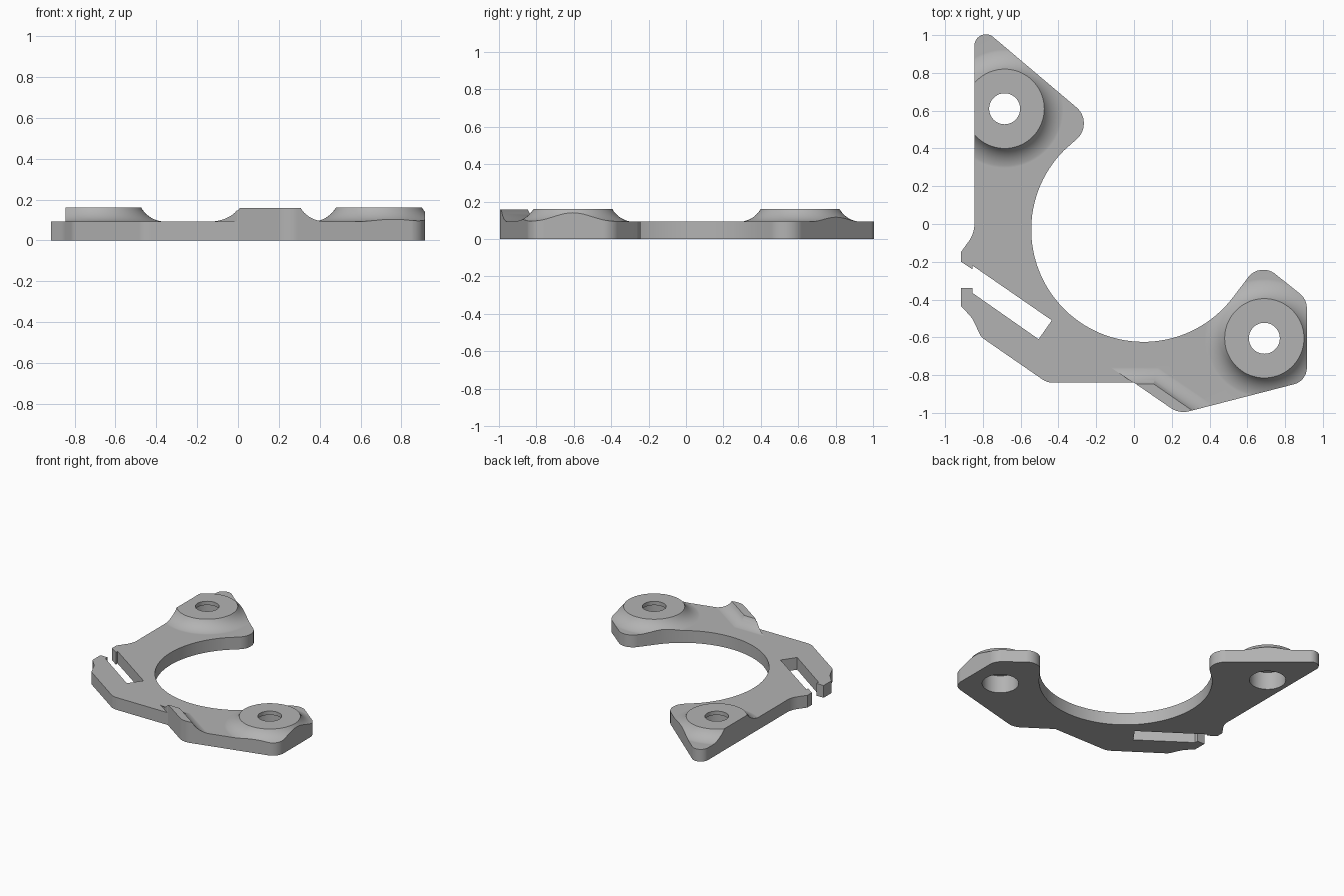
import bpy, bmesh
from math import sin, cos, tan, radians, pi, asin
from mathutils import Vector

cube = bpy.data.objects.get("Cube")
if cube:
    bpy.data.objects.remove(cube)

BASE, TOP = 0.093, 0.162
BOSSES = [(-0.685, 0.61), (0.69, -0.605)]


def loft(name, rings):
    """Closed solid skinned through rings of equal point count."""
    bm = bmesh.new()
    rows = [[bm.verts.new(p) for p in ring] for ring in rings]
    n = len(rows[0])
    for low, high in zip(rows, rows[1:]):
        for i in range(n):
            j = (i + 1) % n
            bm.faces.new((low[i], low[j], high[j], high[i]))
    bm.faces.new(rows[0][::-1])
    bm.faces.new(rows[-1])
    bm.normal_update()
    if bm.calc_volume(signed=True) < 0:
        bmesh.ops.reverse_faces(bm, faces=bm.faces[:])
    mesh = bpy.data.meshes.new(name)
    bm.to_mesh(mesh)
    bm.free()
    obj = bpy.data.objects.new(name, mesh)
    bpy.context.scene.collection.objects.link(obj)
    return obj


def lathe(name, centre, profile, sides=72):
    x, y = centre
    turn = [2 * pi * i / sides for i in range(sides)]
    return loft(name, [[(x + r * cos(a), y + r * sin(a), z) for a in turn]
                       for r, z in profile])


def prism(name, points, z0, z1):
    return loft(name, [[(x, y, z) for x, y in points] for z in (z0, z1)])


def combine(target, other, operation):
    """Apply a boolean and discard the second solid."""
    bpy.context.view_layer.objects.active = target
    mod = target.modifiers.new("cut", 'BOOLEAN')
    mod.operation, mod.object, mod.solver = operation, other, 'EXACT'
    bpy.context.view_layer.update()
    bpy.ops.object.modifier_apply(modifier=mod.name)
    bpy.data.objects.remove(other)


def cove(run, top, steps=10):
    """Concave flare: (offset, height) from the foot up to the rim."""
    foot = BASE - 0.001
    h = top - foot
    r = (h * h + run * run) / (2 * h)
    end = asin(run / r)
    return [(run - r * sin(end * i / steps), foot + r * (1 - cos(end * i / steps)))
            for i in range(steps + 1)]


def rounded(corners, steps=10):
    """Polyline with every corner (x, y, radius) turned into an arc."""
    out = []
    for i, (x, y, r) in enumerate(corners):
        p = Vector((x, y))
        if r == 0:
            out.append(p)
            continue
        u = (Vector(corners[i - 1][:2]) - p).normalized()
        v = (Vector(corners[(i + 1) % len(corners)][:2]) - p).normalized()
        half = u.angle(v) / 2
        c = p + (u + v).normalized() * r / sin(half)
        s, e = p + u * r / tan(half) - c, p + v * r / tan(half) - c
        out += [c + (s.lerp(e, k / steps)).normalized() * r for k in range(steps + 1)]
    return out


# Outline: inner bore arc, front lobe, lower edge, slotted clip, rear lobe
bore = [(0.05 + 0.594 * cos(a), -0.03 + 0.594 * sin(a), 0)
        for a in (radians(135 + 187.5 * i / 60) for i in range(61))]
front_lobe = [(0.667, -0.2, 0.1), (0.915, -0.398, 0.1), (0.915, -0.831, 0.09),
              (0.239, -1.005, 0.12), (0, -0.84, 0), (-0.46, -0.84, 0.1)]
clip = [(-0.81, -0.598, 0.06), (-0.855, -0.5, 0.15), (-0.915, -0.435, 0),
        (-0.915, -0.34, 0), (-0.855, -0.34, 0), (-0.855, -0.365, 0),
        (-0.505, -0.61, 0), (-0.435, -0.51, 0), (-0.855, -0.22, 0),
        (-0.855, -0.24, 0), (-0.915, -0.2, 0), (-0.915, -0.147, 0)]
rear_lobe = [(-0.845, -0.05, 0.15), (-0.845, 1.074, 0.06), (-0.207, 0.535, 0.11)]
outline = rounded(bore + front_lobe + clip + rear_lobe)

# Flat slab, later trimmed to the outline
bracket = prism("bracket", [(-2, -2), (2, -2), (2, 2), (-2, 2)], 0, BASE)

# Flared mounting bosses
for centre in BOSSES:
    flare = [(0.21 + d, z) for d, z in cove(0.12, TOP)]
    boss = lathe("boss", centre, [(flare[0][0], BASE / 2)] + flare)
    combine(bracket, boss, 'UNION')

# Raised corner pad with coves on its inner sides, sheer along the outer side
along, normal = Vector((0.823, -0.568)), Vector((0.568, 0.823))
corner = Vector((0.003, -0.846))


def pad_ring(d, z):
    far = along * 0.6
    inner = corner + Vector((0.1, 0))
    pts = [corner + Vector((-1.45 * d, d)), inner + Vector((0.312 * d, d)),
           inner + far + normal * d, corner + far]
    return [(p.x, p.y, z) for p in pts]


pad_cove = cove(0.1, TOP - 0.004)
pad = loft("pad", [pad_ring(pad_cove[0][0], BASE / 2)] + [pad_ring(d, z) for d, z in pad_cove])
combine(bracket, pad, 'UNION')

# Trim to the outline, then bore the stepped screw holes
combine(bracket, prism("trim", outline, -0.5, 0.5), 'INTERSECT')
for centre in BOSSES:
    hole = lathe("hole", centre, [(0.125, -0.1), (0.125, 0.133), (0.082, 0.133), (0.082, 0.4)])
    combine(bracket, hole, 'DIFFERENCE')

# Plain grey finish
grey = bpy.data.materials.new("plain_grey")
grey.use_nodes = True
colour = (0.45, 0.45, 0.45, 1)
grey.diffuse_color = colour
grey.node_tree.nodes["Principled BSDF"].inputs["Base Color"].default_value = colour
bracket.data.materials.clear()
bracket.data.materials.append(grey)

# Smooth curves with crisp edges
bpy.ops.object.select_all(action='DESELECT')
bracket.select_set(True)
bpy.context.view_layer.objects.active = bracket
bpy.ops.object.shade_smooth_by_angle(angle=radians(25))
weighted = bracket.modifiers.new("weighted_normals", 'WEIGHTED_NORMAL')
weighted.keep_sharp = True
